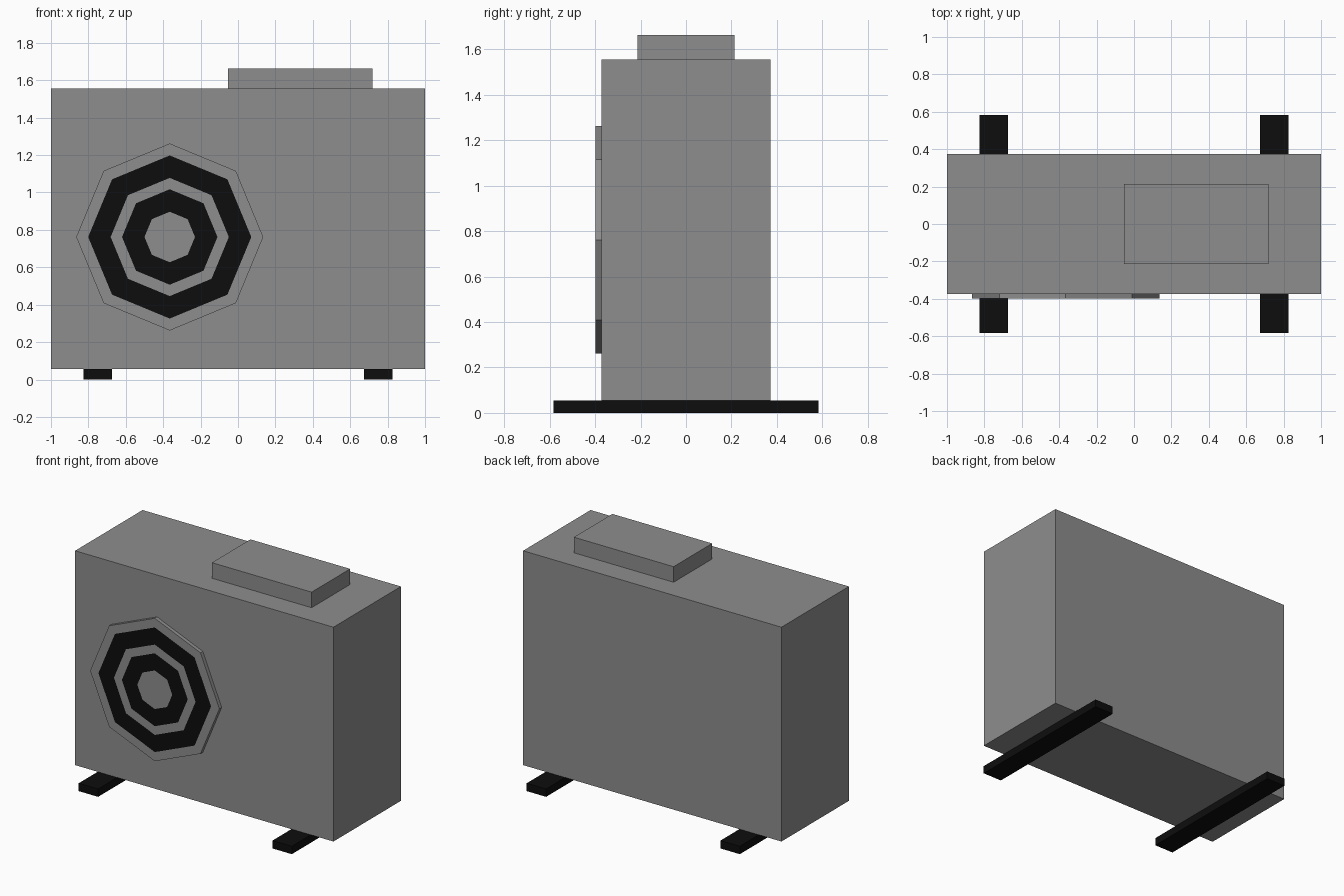
import bpy, bmesh, math

if "Cube" in bpy.data.objects:
    bpy.data.objects.remove(bpy.data.objects["Cube"])

black = bpy.data.materials.new("black")
black.diffuse_color = (0.004, 0.004, 0.004, 1)
black.use_nodes = True
black.node_tree.nodes["Principled BSDF"].inputs["Base Color"].default_value = black.diffuse_color
grey = bpy.data.materials.new("grey")
grey.diffuse_color = (0.27, 0.27, 0.27, 1)
grey.use_nodes = True
grey.node_tree.nodes["Principled BSDF"].inputs["Base Color"].default_value = grey.diffuse_color


def finish(name, bm, mats):
    bmesh.ops.recalc_face_normals(bm, faces=bm.faces)
    mesh = bpy.data.meshes.new(name)
    bm.to_mesh(mesh)
    bm.free()
    for m in mats:
        mesh.materials.append(m)
    obj = bpy.data.objects.new(name, mesh)
    bpy.context.collection.objects.link(obj)
    return obj


def box(name, lo, hi, mat):
    bm = bmesh.new()
    bmesh.ops.create_cube(bm, size=1)
    for v in bm.verts:
        v.co = [(a + b) / 2 + c * (b - a) for a, b, c in zip(lo, hi, v.co)]
    return finish(name, bm, [mat])


# Cabinet and control box on top
box("cabinet", (-1, -0.373, 0.055), (1, 0.373, 1.555), grey)
box("top_box", (-0.053, -0.213, 1.555), (0.719, 0.213, 1.664), grey)

# Two skid feet running front to back
for side, x in (("left", -0.75), ("right", 0.75)):
    box(side + "_foot", (x - 0.075, -0.583, 0), (x + 0.075, 0.583, 0.055), black)

# Octagonal fan cover: concentric flush rings, alternately grey and black
CX, CZ, SIDES = -0.365, 0.762, 8
BACK, FRONT = -0.373, -0.399
bm = bmesh.new()


def ring(radius, y):
    angles = [2 * math.pi * i / SIDES for i in range(SIDES)]
    return [bm.verts.new((CX + radius * math.sin(a), y, CZ + radius * math.cos(a)))
            for a in angles]


def bridge(a, b, mat):
    for i in range(SIDES):
        j = (i + 1) % SIDES
        bm.faces.new((a[i], a[j], b[j], b[i])).material_index = mat


back = ring(0.5, BACK)
bm.faces.new(back)
outer = ring(0.5, FRONT)
bridge(back, outer, 0)
for radius, mat in ((0.436, 0), (0.316, 1), (0.255, 0), (0.135, 1)):
    inner = ring(radius, FRONT)
    bridge(outer, inner, mat)
    outer = inner
bm.faces.new(outer)
finish("fan_cover", bm, [grey, black])
